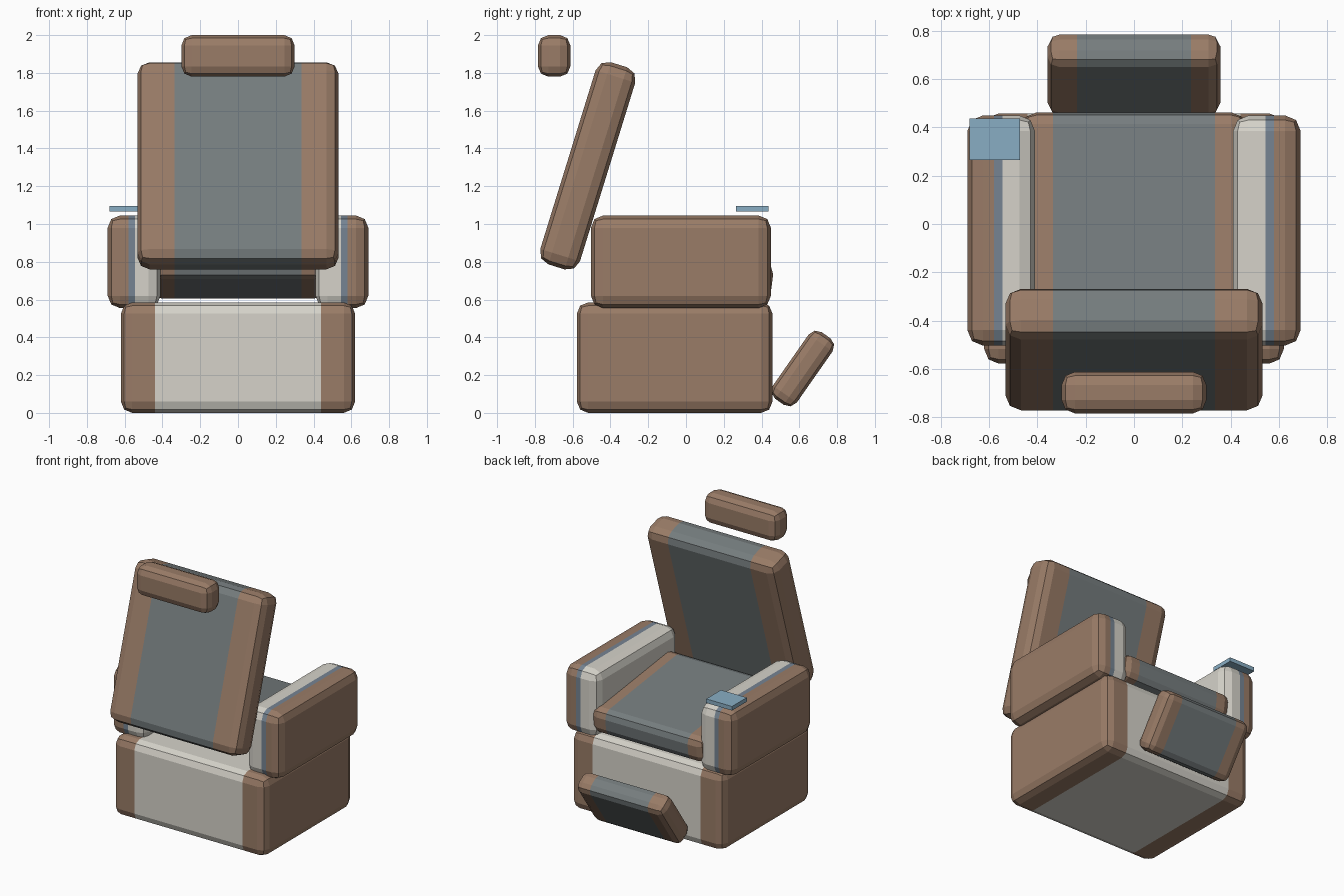
import bpy, bmesh

if "Cube" in bpy.data.objects:
    bpy.data.objects.remove(bpy.data.objects["Cube"])

def mat(name, rgb):
    m = bpy.data.materials.new(name)
    m.diffuse_color = (*rgb, 1)
    m.use_nodes = True
    m.node_tree.nodes["Principled BSDF"].inputs["Base Color"].default_value = m.diffuse_color
    return m

BROWN = mat("brown_leather", (.32, .20, .135))
GREY = mat("grey_fabric", (.18, .205, .21))
SLATE = mat("slate_trim", (.18, .23, .29))
CREAM = mat("cream_fabric", (.67, .65, .59))
BLUE = mat("blue_tray", (.25, .42, .55))

def cushion(name, size, loc, bevel, mats, cuts=(), tilt=0):
    """Bevelled box, sliced at local x = cuts into colour strips, one material per strip."""
    bm = bmesh.new()
    bmesh.ops.create_cube(bm, size=1)
    bmesh.ops.scale(bm, vec=size, verts=bm.verts)
    if bevel:
        bmesh.ops.bevel(bm, geom=bm.edges[:], offset=bevel, segments=2,
                        profile=0.5, affect='EDGES')
    for x in cuts:
        bmesh.ops.bisect_plane(bm, geom=bm.verts[:] + bm.edges[:] + bm.faces[:],
                               plane_co=(x, 0, 0), plane_no=(1, 0, 0))
    for f in bm.faces:
        cx = f.calc_center_median().x
        f.material_index = sum(cx > x for x in cuts)
    me = bpy.data.meshes.new(name)
    bm.to_mesh(me)
    bm.free()
    for m in mats:
        me.materials.append(m)
    ob = bpy.data.objects.new(name, me)
    ob.location = loc
    ob.rotation_euler.x = tilt
    bpy.context.collection.objects.link(ob)
    return ob

# base, seat and backrest with a contrasting centre panel
cushion("base", (1.24, 1.036, .585), (0, -.06, .2925), .06,
        (BROWN, CREAM, BROWN), (-.44, .44))
cushion("seat", (.92, .90, .19), (0, .01, .751), .055,
        (BROWN, GREY, BROWN), (-.335, .335), -.13)
cushion("backrest", (1.065, .22, 1.12), (0, -.52, 1.308), .065,
        (BROWN, GREY, BROWN), (-.335, .335), -.30)

# footrest and headrest
cushion("footrest", (.715, .155, .43), (0, .618, .235), .05,
        (BROWN, GREY, BROWN), (-.235, .235), -.61)
cushion("headrest", (.60, .172, .22), (0, -.698, 1.89), .055, (BROWN,))

# armrests, cream on the inner side
cushion("armrest_right", (.28, .953, .49), (.55, -.027, .80), .065,
        (CREAM, SLATE, BROWN), (-.005, .03))
cushion("armrest_left", (.28, .953, .49), (-.55, -.027, .80), .065,
        (BROWN, SLATE, CREAM), (-.03, .005))

# side tray
cushion("tray", (.21, .172, .03), (-.576, .351, 1.08), 0, (BLUE,))
